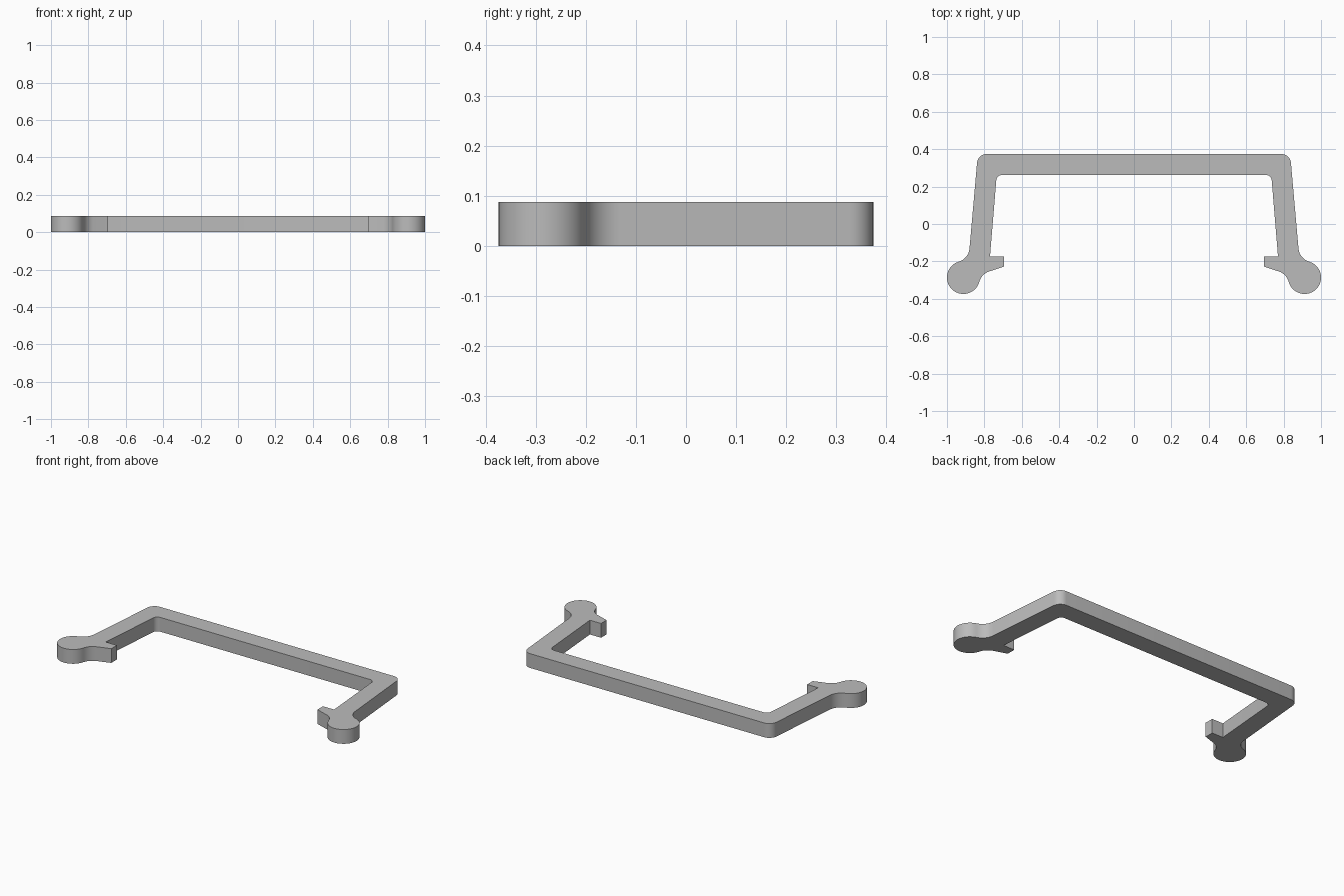
import bpy
import bmesh
import math
from mathutils import Vector

HEIGHT = 0.087

cube = bpy.data.objects.get("Cube")
if cube:
    bpy.data.objects.remove(cube, do_unlink=True)


def arc(centre, radius, start, end, steps):
    """Points along a circular arc, angles in degrees."""
    angles = [math.radians(start + (end - start) * i / steps) for i in range(steps + 1)]
    return [centre + radius * Vector((math.cos(a), math.sin(a))) for a in angles]


def fillet(before, corner, after, radius, steps=8):
    """Round one corner with a tangent arc."""
    u, v = (before - corner).normalized(), (after - corner).normalized()
    half = u.angle(v) / 2
    centre = corner + (u + v).normalized() * (radius / math.sin(half))
    start = corner + u * (radius / math.tan(half)) - centre
    end = corner + v * (radius / math.tan(half)) - centre
    sweep = start.angle_signed(end)
    points = []
    for i in range(steps + 1):
        a = -sweep * i / steps
        c, s = math.cos(a), math.sin(a)
        points.append(centre + Vector((start.x * c - start.y * s, start.x * s + start.y * c)))
    return points


# Left half of the outline: corner position and rounding radius
outer_side = [(Vector((0.835, 0.374)), 0.05), (Vector((0.884, -0.182)), 0.08)]
knob = [(p, 0) for p in arc(Vector((0.912, -0.286)), 0.088, 70, -162, 36)]
hook_and_inner_side = [
    (Vector((0.813, -0.266)), 0.08),
    (Vector((0.695, -0.228)), 0),
    (Vector((0.695, -0.174)), 0),
    (Vector((0.77, -0.174)), 0),
    (Vector((0.734, 0.262)), 0.03),
]
half = outer_side + knob + hook_and_inner_side

# Mirror the half to close the outline, then round its corners
mirrored = [(Vector((-p.x, p.y)), r) for p, r in reversed(half)]
corners = half + mirrored
outline = []
for i, (point, radius) in enumerate(corners):
    if radius:
        following = corners[(i + 1) % len(corners)][0]
        outline += fillet(corners[i - 1][0], point, following, radius)
    else:
        outline.append(point)

# Extrude the flat outline into the bracket
bm = bmesh.new()
base = bm.faces.new([bm.verts.new((p.x, p.y, 0)) for p in outline])
top = bmesh.ops.extrude_face_region(bm, geom=[base], use_keep_orig=True)
top_verts = [g for g in top["geom"] if isinstance(g, bmesh.types.BMVert)]
bmesh.ops.translate(bm, verts=top_verts, vec=(0, 0, HEIGHT))
bmesh.ops.recalc_face_normals(bm, faces=bm.faces)
# Triangulate the concave caps
caps = [f for f in bm.faces if len(f.verts) > 4]
bmesh.ops.triangulate(bm, faces=caps)
mesh = bpy.data.meshes.new("bracket")
bm.to_mesh(mesh)
bm.free()

bracket = bpy.data.objects.new("bracket", mesh)
bpy.context.collection.objects.link(bracket)

# Single grey material
grey = bpy.data.materials.new("plain grey")
grey.use_nodes = True
colour = (0.5, 0.5, 0.5, 1)
grey.diffuse_color = colour
grey.node_tree.nodes["Principled BSDF"].inputs["Base Color"].default_value = colour
mesh.materials.append(grey)

# Smooth curved walls, sharp rims
bpy.ops.object.select_all(action="DESELECT")
bracket.select_set(True)
bpy.context.view_layer.objects.active = bracket
bpy.ops.object.shade_smooth_by_angle(angle=math.radians(30))
